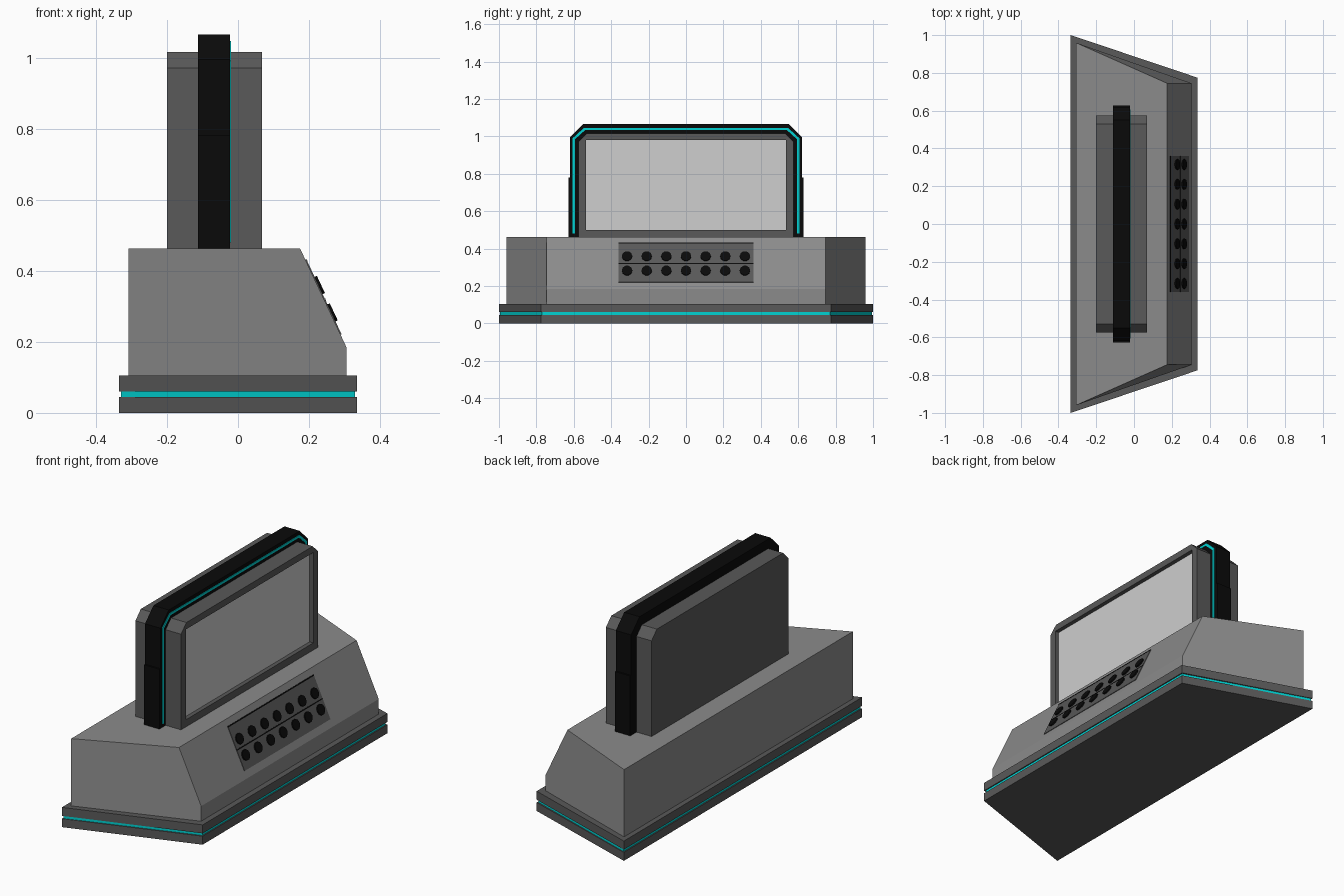
import bpy, bmesh, math
from mathutils import Matrix, Vector

cube = bpy.data.objects.get("Cube")
if cube:
    bpy.data.objects.remove(cube, do_unlink=True)


def material(name, r, g, b):
    m = bpy.data.materials.new(name)
    m.use_nodes = True
    m.diffuse_color = (r, g, b, 1)
    m.node_tree.nodes["Principled BSDF"].inputs["Base Color"].default_value = (r, g, b, 1)
    return m


BODY = material("mid_grey", 0.26, 0.26, 0.26)
DARK = material("dark_grey", 0.1, 0.1, 0.1)
BLACK = material("black", 0.003, 0.003, 0.003)
SCREEN = material("pale_screen", 0.62, 0.62, 0.62)
CYAN = material("cyan", 0.0, 0.65, 0.65)


def finish(name, bm, mat):
    bmesh.ops.recalc_face_normals(bm, faces=bm.faces)
    me = bpy.data.meshes.new(name)
    bm.to_mesh(me)
    bm.free()
    me.materials.append(mat)
    ob = bpy.data.objects.new(name, me)
    bpy.context.collection.objects.link(ob)
    return ob


def loft(name, ring_a, ring_b, mat):
    """Closed solid between two matching rings of points."""
    bm = bmesh.new()
    a = [bm.verts.new(p) for p in ring_a]
    b = [bm.verts.new(p) for p in ring_b]
    bm.faces.new(a)
    bm.faces.new(b)
    for i in range(len(a)):
        j = (i + 1) % len(a)
        bm.faces.new((a[i], a[j], b[j], b[i]))
    return finish(name, bm, mat)


def slab(name, plan, z0, z1, mat):
    return loft(name, [(x, y, z0) for x, y in plan], [(x, y, z1) for x, y in plan], mat)


def upright(name, half, x0, x1, mat):
    """Mirror a half outline in (y, z) and extrude it along x."""
    pts = half + [(-y, z) for y, z in reversed(half)]
    return loft(name, [(x0, y, z) for y, z in pts], [(x1, y, z) for y, z in pts], mat)


def box(name, lo, hi, mat):
    plan = [(lo[0], lo[1]), (hi[0], lo[1]), (hi[0], hi[1]), (lo[0], hi[1])]
    return slab(name, plan, lo[2], hi[2], mat)


# Plinth: two trapezoid slabs with a recessed light strip between
def trapezoid(d):
    return [(-0.335 + d, -1 + d), (0.335 - d, -0.775 + d),
            (0.335 - d, 0.775 - d), (-0.335 + d, 1 - d)]


slab("plinth_lower", trapezoid(0), 0, 0.045, DARK)
slab("plinth_light_strip", trapezoid(0.006), 0.045, 0.06, CYAN)
slab("plinth_upper", trapezoid(0), 0.06, 0.105, DARK)

# Console body with sloped control face, narrower at the front
profile = [(-0.308, 0.96, 0.105), (0.305, 0.745, 0.105), (0.305, 0.745, 0.185),
           (0.175, 0.745, 0.462), (-0.308, 0.96, 0.462)]
loft("console_body", [(x, -y, z) for x, y, z in profile], profile, BODY)

# Monitor housing with a recessed screen
housing = upright("monitor_housing",
                  [(0.575, 0.45), (0.575, 0.97), (0.53, 1.015)], -0.2, 0.068, DARK)
cutter = box("recess_cutter", (0.043, -0.535, 0.5), (0.2, 0.535, 0.98), DARK)
cutter.hide_render = True
cut = housing.modifiers.new("recess", "BOOLEAN")
cut.operation = "DIFFERENCE"
cut.solver = "EXACT"
cut.object = cutter
bpy.context.view_layer.objects.active = housing
bpy.ops.object.modifier_apply(modifier=cut.name)
bpy.data.objects.remove(cutter, do_unlink=True)
box("screen", (0.04, -0.535, 0.5), (0.046, 0.535, 0.98), SCREEN)

# Black band around the housing, with side guards and a light line
upright("monitor_band", [(0.62, 0.45), (0.62, 0.995), (0.55, 1.065)], -0.112, -0.022, BLACK)
for side, name in ((1, "left"), (-1, "right")):
    y0, y1 = sorted((side * 0.6, side * 0.628))
    box("band_guard_" + name, (-0.112, y0, 0.455), (-0.022, y1, 0.78), BLACK)
upright("band_light_line",
        [(0.594, 0.48), (0.606, 0.48), (0.606, 0.99), (0.545, 1.046),
         (0, 1.046), (0, 1.034), (0.539, 1.034), (0.594, 0.984)][1:4]
        , -0.023, -0.0225, BLACK)
outer = [(0.606, 0.48), (0.606, 0.99), (0.545, 1.046)]
inner = [(0.594, 0.48), (0.594, 0.984), (0.539, 1.034)]
line = bmesh.new()
path_o = outer + [(-y, z) for y, z in reversed(outer)]
path_i = inner + [(-y, z) for y, z in reversed(inner)]
bpy.data.objects.remove(bpy.data.objects["band_light_line"], do_unlink=True)
rows = [[line.verts.new((-0.019, y, z)) for y, z in path] for path in (path_o, path_i)]
for i in range(len(path_o) - 1):
    line.faces.new((rows[0][i], rows[0][i + 1], rows[1][i + 1], rows[1][i]))
made = bmesh.ops.extrude_face_region(line, geom=line.faces[:])
bmesh.ops.translate(line, vec=(-0.004, 0, 0),
                    verts=[g for g in made["geom"] if isinstance(g, bmesh.types.BMVert)])
finish("band_light_line", line, CYAN)

# Control panel lying on the slope
top, bottom = Vector((0.175, 0, 0.462)), Vector((0.305, 0, 0.185))
tilt = Matrix.Rotation(math.atan2(top.z - bottom.z, bottom.x - top.x), 4, "Y")


def on_slope(z, y=0):
    p = top.lerp(bottom, (top.z - z) / (top.z - bottom.z))
    p.y = y
    return Matrix.Translation(p) @ tilt


panel = box("control_panel", (-0.116, -0.36, -0.004), (0.116, 0.36, 0.003), DARK)
panel.matrix_world = on_slope(0.325)
for z, name in ((0.318, "panel_divider"), (0.428, "panel_top_line")):
    strip = box(name, (-0.003, -0.36, 0), (0.003, 0.36, 0.004), BLACK)
    strip.matrix_world = on_slope(z)

# Two rows of seven round knobs
for row, z in enumerate((0.357, 0.28)):
    for col in range(7):
        bm = bmesh.new()
        bmesh.ops.create_cone(bm, cap_ends=True, segments=10, radius1=0.028,
                              radius2=0.028, depth=0.02)
        knob = finish(f"knob_{row + 1}_{col + 1}", bm, BLACK)
        knob.matrix_world = on_slope(z, (col - 3) * 0.105)
